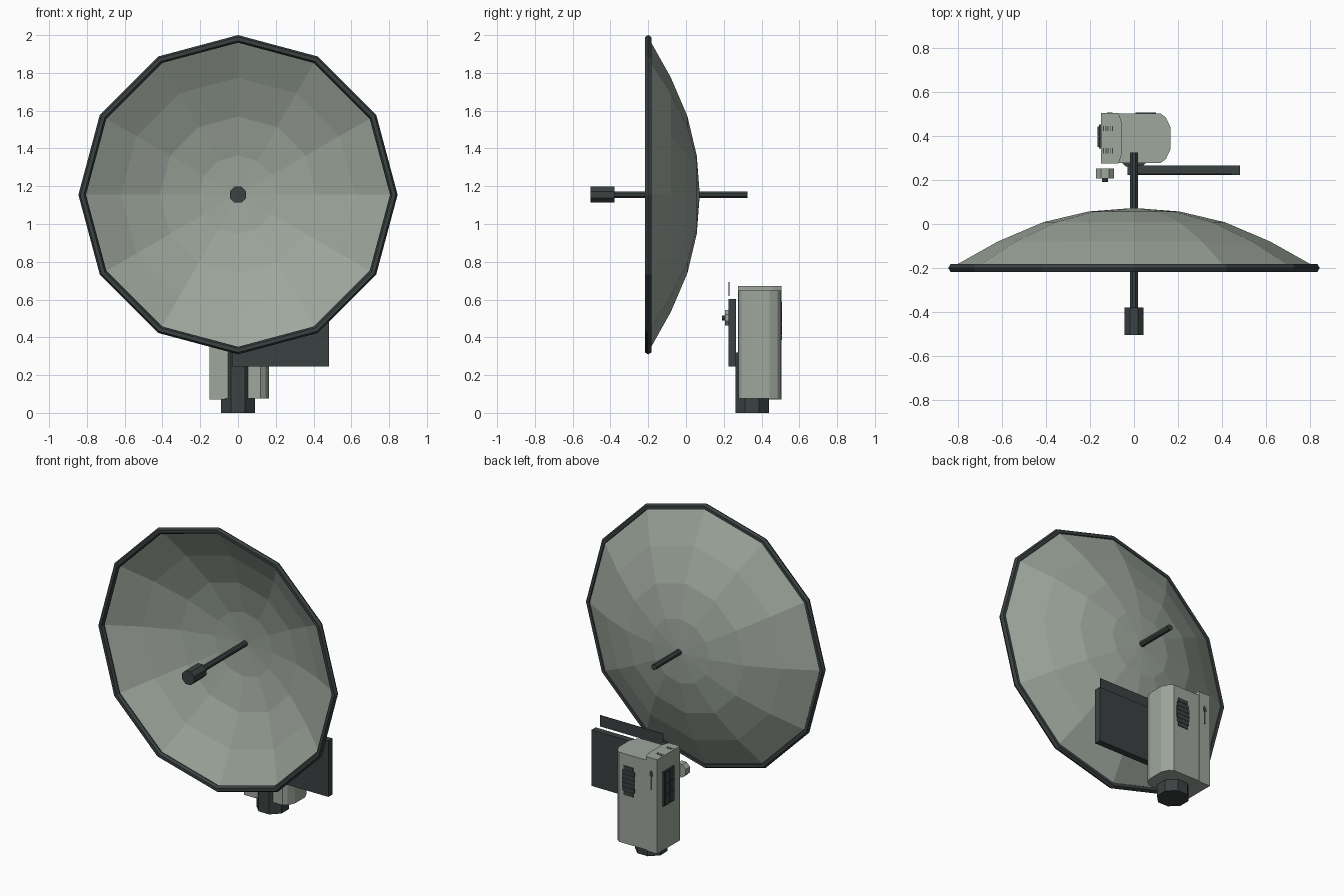
import bpy, bmesh, math
from mathutils import Matrix, Vector

if "Cube" in bpy.data.objects:
    bpy.data.objects.remove(bpy.data.objects["Cube"])

CZ = 1.155  # dish centre height


def material(name, rgb):
    m = bpy.data.materials.new(name)
    m.diffuse_color = (*rgb, 1)
    m.use_nodes = True
    m.node_tree.nodes["Principled BSDF"].inputs["Base Color"].default_value = m.diffuse_color
    return m


grey = material("grey_green", (0.34, 0.385, 0.335))
dark = material("dark_slate", (0.043, 0.053, 0.053))


def finish(bm, name, mat):
    bmesh.ops.recalc_face_normals(bm, faces=bm.faces)
    me = bpy.data.meshes.new(name)
    bm.to_mesh(me)
    bm.free()
    me.materials.append(mat)
    ob = bpy.data.objects.new(name, me)
    bpy.context.collection.objects.link(ob)
    return ob


def add_box(bm, x0, x1, y0, y1, z0, z1):
    c = Vector(((x0 + x1) / 2, (y0 + y1) / 2, (z0 + z1) / 2))
    s = Matrix.Diagonal((x1 - x0, y1 - y0, z1 - z0, 1))
    bmesh.ops.create_cube(bm, size=1, matrix=Matrix.Translation(c) @ s)


def boxes(name, mat, items):
    bm = bmesh.new()
    for b in items:
        add_box(bm, *b)
    return finish(bm, name, mat)


def cylinder(name, mat, centre, r, length, axis="z", sides=8):
    rot = Matrix.Rotation(math.pi / 2, 4, "X") if axis == "y" else Matrix.Identity(4)
    spin = Matrix.Rotation(math.pi / sides, 4, "Z")
    bm = bmesh.new()
    bmesh.ops.create_cone(bm, cap_ends=True, segments=sides, radius1=r, radius2=r,
                          depth=length, matrix=Matrix.Translation(centre) @ rot @ spin)
    return finish(bm, name, mat)


def extrude_outline(name, mat, pts, z0, z1):
    bm = bmesh.new()
    f = bm.faces.new([bm.verts.new((x, y, z0)) for x, y in pts])
    top = bmesh.ops.extrude_face_region(bm, geom=[f])["geom"]
    bmesh.ops.translate(bm, vec=(0, 0, z1 - z0),
                        verts=[v for v in top if isinstance(v, bmesh.types.BMVert)])
    return finish(bm, name, mat)


def lathe(name, mat, profile, closed=False, sides=12):
    """Spin (radius, y) points about the dish axis."""
    bm = bmesh.new()
    vs = [bm.verts.new((r, y, CZ)) for r, y in profile]
    pairs = list(zip(vs, vs[1:])) + ([(vs[-1], vs[0])] if closed else [])
    edges = [bm.edges.new(p) for p in pairs]
    bmesh.ops.spin(bm, geom=vs + edges, cent=(0, 0, CZ), axis=(0, 1, 0),
                   angle=math.tau, steps=sides)
    bmesh.ops.remove_doubles(bm, verts=bm.verts, dist=1e-4)
    return finish(bm, name, mat)


# Dish shell, rim tube and feed
lathe("dish", grey, [(0, 0.073), (0.207, 0.057), (0.414, 0.008), (0.62, -0.08), (0.825, -0.195)])
lathe("dish_rim", dark, [(0.825 + 0.02 * math.cos(a * math.pi / 3),
                          -0.2 + 0.02 * math.sin(a * math.pi / 3)) for a in range(6)], True)
cylinder("feed_rod", dark, (0, -0.04, CZ), 0.019, 0.73, "y")
cylinder("feed_horn", dark, (0, -0.442, CZ), 0.046, 0.125, "y")

# Base post
cylinder("base_post", dark, (0, 0.35, 0.16), 0.0965, 0.32)

# Cabinet: rounded main body and taller end cap
half = [(0.12, 0.113), (0.145, 0.095), (0.165, 0.052)]
right = [(x, 0.39 - d) for x, d in half] + [(x, 0.39 + d) for x, d in reversed(half)]
extrude_outline("cabinet_body", grey, [(-0.07, 0.277)] + right + [(-0.07, 0.503)], 0.075, 0.648)
extrude_outline("cabinet_cap", grey,
                [(-0.15, 0.275), (-0.07, 0.275), (-0.055, 0.32), (-0.055, 0.46),
                 (-0.07, 0.505), (-0.15, 0.505)], 0.07, 0.672)

# Back vent louvres, latch and top slits
widths = [0.035, 0.043, 0.046, 0.046, 0.046, 0.043, 0.035]
boxes("back_vent", dark, [(0.053 - w, 0.053 + w, 0.5, 0.507, 0.386 + i * 0.027, 0.411 + i * 0.027)
                          for i, w in enumerate(widths)]
      + [(0.02, 0.085, 0.5, 0.505, 0.39, 0.57)])
boxes("back_latch", dark, [(-0.114, -0.104, 0.5, 0.508, 0.47, 0.59),
                           (-0.122, -0.098, 0.5, 0.507, 0.555, 0.58)])
boxes("top_slits", dark, [(x, x + 0.004, y - 0.012, y + 0.012, 0.668, 0.673)
                          for y in (0.333, 0.435) for x in [-0.14 + 0.01 * i for i in range(5)]])

# Control screen on the side, split into rows and columns
boxes("side_screen", dark, [(-0.16, -0.149, 0.343, 0.452, 0.355, 0.575)]
      + [(-0.166, -0.159, y, y + 0.044, 0.362 + 0.07 * i, 0.427 + 0.07 * i)
         for y in (0.351, 0.399) for i in range(3)])

# Side panel and the thin plate floating above it
boxes("side_panel", dark, [(-0.03, 0.482, 0.224, 0.266, 0.245, 0.603)])
boxes("upper_plate", dark, [(0, 0.447, 0.226, 0.229, 0.62, 0.692)])

# Knob in front of the cabinet
cylinder("sensor_knob", grey, (-0.132, 0.23, 0.503), 0.045, 0.046, "y")
cylinder("sensor_tip", dark, (-0.132, 0.2, 0.503), 0.014, 0.018, "y")
